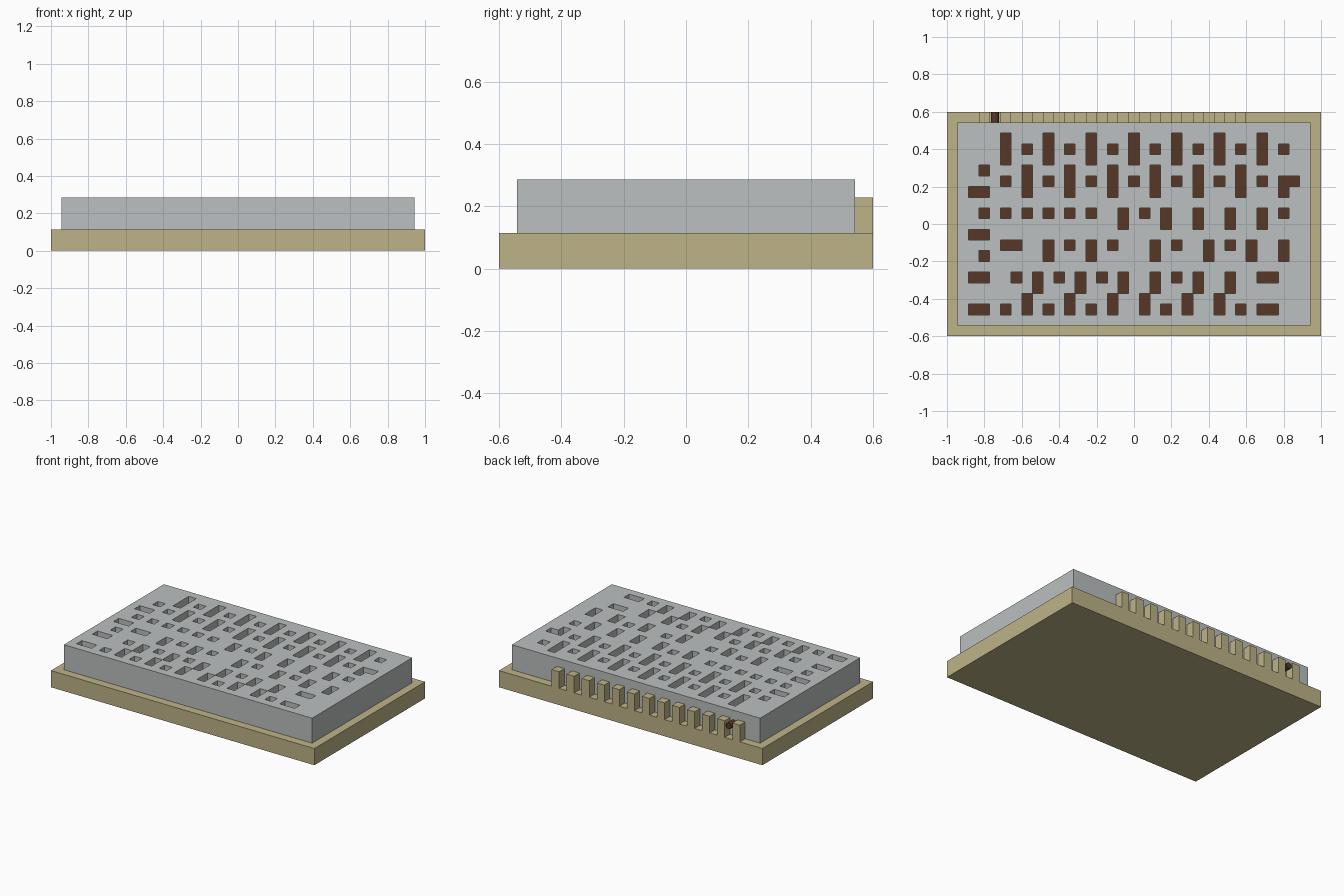
import bpy
import bmesh
from math import pi

if "Cube" in bpy.data.objects:
    bpy.data.objects.remove(bpy.data.objects["Cube"], do_unlink=True)

U = 2 / 35  # one module: every size is a multiple of this


def material(name, rgb):
    mat = bpy.data.materials.new(name)
    mat.use_nodes = True
    color = [(c / 255) ** 2.2 for c in rgb] + [1]
    mat.diffuse_color = color
    mat.node_tree.nodes["Principled BSDF"].inputs["Base Color"].default_value = color
    return mat


TAN = material("tan", (188, 177, 134))
GREY = material("light_grey", (186, 190, 190))
BROWN = material("dark_brown", (88, 58, 44))


def box(name, center, size, mat):
    """Box with centre and size in modules."""
    bpy.ops.mesh.primitive_cube_add(size=1, location=[c * U for c in center])
    obj = bpy.context.object
    obj.name = name
    obj.scale = [s * U for s in size]
    obj.data.materials.append(mat)
    return obj


# Base slab and the dark floor seen through the slots
box("base_slab", (0, 0, 1), (35, 21, 2), TAN)
box("slot_floor", (0, 0, 2.05), (32.8, 18.8, 0.1), BROWN)

# Slot pattern of the cover, as column and row numbers from its centre
slots = set()


def cut(columns, rows):
    slots.update((c, r) for c in columns for r in rows)


# Back row
cut(range(-12, 13, 4), (8, 7, 6))
cut(range(-10, 15, 4), (7,))
# Second row
cut(range(-10, 11, 4), (5, 4, 3))
cut(range(-12, 13, 4), (4,))
cut((14,), (4, 3))
cut((15,), (4,))
cut((-14,), (5,))
# Third row
cut(range(-14, -3, 2), (1,))
cut((1, 14), (1,))
cut((-1, 3, 6, 9, 12), (1, 0))
# Fourth row
cut((-12, -11, -6, -2, 4, 9), (-2,))
cut((-8, -4, 2, 7, 11, 14), (-2, -3))
cut((-14,), (-3,))
# Fifth row
cut((-11, -7, -3, 4), (-5,))
cut((-9, -5, -1, 2, 6, 9), (-5, -6))
# Front row
cut((-12, -8, -4, 3, 10), (-8,))
cut((-10, -6, -2, 1, 5, 8), (-7, -8))
# Wide slots at both ends
cut((-15, -14), (3, -1, -5, -8))
cut((12, 13), (-5, -8))

# Cover: module grid with the slots removed, given its depth by a solidify
bm = bmesh.new()
bmesh.ops.create_grid(bm, x_segments=33, y_segments=19, size=0.5)
bmesh.ops.scale(bm, vec=(33 * U, 19 * U, 1), verts=bm.verts)
holes = []
for face in bm.faces:
    mid = face.calc_center_median()
    if (round(mid.x / U), round(mid.y / U)) in slots:
        holes.append(face)
bmesh.ops.delete(bm, geom=holes, context="FACES")
mesh = bpy.data.meshes.new("slotted_cover")
bm.to_mesh(mesh)
bm.free()
mesh.materials.append(GREY)
cover = bpy.data.objects.new("slotted_cover", mesh)
cover.location.z = 5 * U
bpy.context.collection.objects.link(cover)
depth = cover.modifiers.new("depth", "SOLIDIFY")
depth.thickness = 3 * U
depth.offset = -1

# Row of teeth along the back edge
tooth = box("back_teeth", (-14, 10, 3), (1, 1, 2), TAN)
row = tooth.modifiers.new("row", "ARRAY")
row.count = 13
row.use_relative_offset = True
row.relative_offset_displace = (2, 0, 0)

# Small peg between the last two teeth
bpy.ops.mesh.primitive_cylinder_add(vertices=12, radius=0.375 * U, depth=U,
                                    location=(-13 * U, 10 * U, 3.5 * U),
                                    rotation=(pi / 2, 0, 0))
peg = bpy.context.object
peg.name = "back_peg"
peg.data.materials.append(BROWN)
